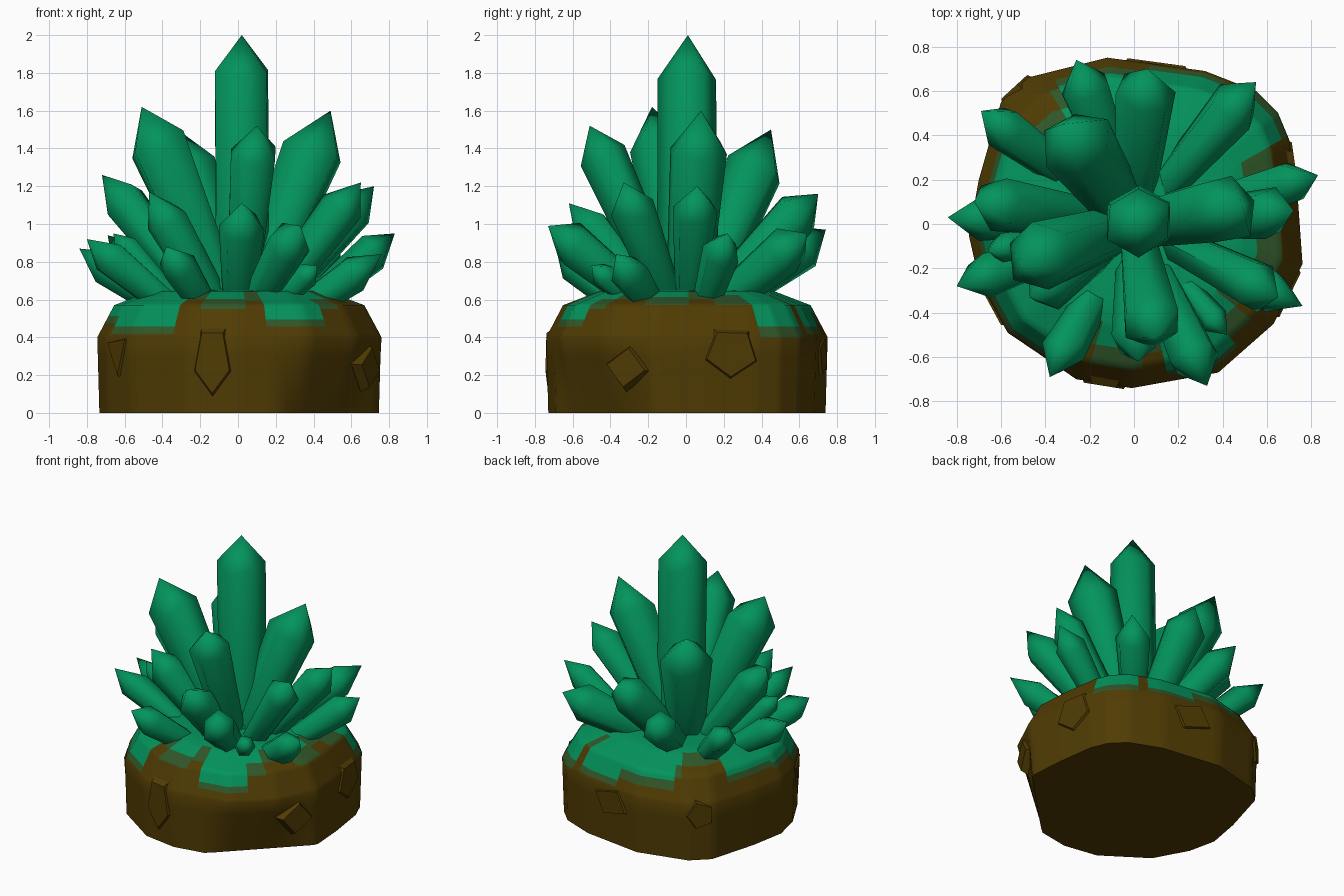
import bpy, bmesh, math, random
from mathutils import Vector

random.seed(4)
if "Cube" in bpy.data.objects:
    bpy.data.objects.remove(bpy.data.objects["Cube"])


def material(name, rgb):
    mat = bpy.data.materials.new(name)
    mat.use_nodes = True
    mat.diffuse_color = (*rgb, 1)
    mat.node_tree.nodes["Principled BSDF"].inputs["Base Color"].default_value = (*rgb, 1)
    return mat


GREEN = material("emerald green", (0.001, 0.295, 0.108))
BROWN = material("earth brown", (0.08, 0.044, 0.001))
RIM = material("mossy edge", (0.03, 0.095, 0.022))


def finish(bm, name, mats, angle):
    bmesh.ops.recalc_face_normals(bm, faces=bm.faces)
    mesh = bpy.data.meshes.new(name)
    bm.to_mesh(mesh)
    bm.free()
    for mat in mats:
        mesh.materials.append(mat)
    obj = bpy.data.objects.new(name, mesh)
    bpy.context.collection.objects.link(obj)
    bpy.ops.object.select_all(action="DESELECT")
    obj.select_set(True)
    bpy.context.view_layer.objects.active = obj
    bpy.ops.object.shade_smooth_by_angle(angle=math.radians(angle))


def bridge(bm, low, high):
    n = len(low)
    return [bm.faces.new((low[i], low[(i + 1) % n], high[(i + 1) % n], high[i]))
            for i in range(n)]


# Rock: an uneven outline carried up a stepped profile
OUTLINE = [(-.6, .55), (-.48, .66), (-.12, .75), (.32, .69), (.55, .6), (.65, .5),
           (.7, .38), (.74, .1), (.76, -.18), (.63, -.45), (.38, -.67), (-.01, -.74),
           (-.26, -.7), (-.57, -.49), (-.7, -.25), (-.745, -.05), (-.7, .2)]
PROFILE = [(.985, 0, 4), (1, .4, 9), (.88, .57, 7), (.62, .645, 2), (.3, .65, 1)]
# Green coating: (end angle, lowest height) going round from the left side
COAT = [(-158, .52), (-118, .46), (-108, .645), (-86, .6), (-76, .64), (-48, .5),
        (-38, .6), (-20, .645), (0, .61), (15, .645), (30, .62), (52, .45), (58, .62),
        (86, .46), (118, .53), (124, .6), (150, .645), (181, .54)]


def coat_height(p):
    angle = math.degrees(math.atan2(p.y, p.x))
    return next(h for end, h in COAT if angle <= end)


def undercut(p, z):
    """Cuts the foot of the rock back along a slant at its front left corner."""
    foot = max(0, 1 - z / .4)
    return 1 - foot * (1 - min(1, .92 / max(.1, p.x - p.y)))


def build_rock():
    bm = bmesh.new()
    steps = 7
    points = []
    for i, a in enumerate(OUTLINE):
        b = Vector(OUTLINE[(i + 1) % len(OUTLINE)])
        points += [Vector(a).lerp(b, k / steps) for k in range(steps)]
    rings = []
    for (s0, z0, count), (s1, z1, _) in zip(PROFILE, PROFILE[1:]):
        for k in range(count):
            t = k / count
            rings.append((s0 + (s1 - s0) * t, z0 + (z1 - z0) * t))
    rings.append(PROFILE[-1][:2])
    loops = []
    for s, z in rings:
        scales = [s * undercut(p, z) for p in points]
        loops.append([bm.verts.new((p.x * k, p.y * k, z)) for p, k in zip(points, scales)])
    for low, high in zip(loops, loops[1:]):
        for face in bridge(bm, low, high):
            c = face.calc_center_median()
            edge = coat_height(c)
            face.material_index = 0 if c.z > edge else 2 if c.z > edge - .045 else 1
    bm.faces.new(loops[0]).material_index = 1
    bm.faces.new(loops[-1]).material_index = 0
    finish(bm, "rock_base", (GREEN, BROWN, RIM), 60)


build_rock()


# Broken chips lying on the rock sides, each on one edge of the outline
def chip(edge, z, width, height, sides):
    bm = bmesh.new()
    a, b = Vector(OUTLINE[edge]), Vector(OUTLINE[(edge + 1) % len(OUTLINE)])
    centre = ((a + b) / 2).to_3d() + Vector((0, 0, z))
    side = (b - a).normalized().to_3d()
    out = Vector((-side.y, side.x, 0))
    back, front = [], []
    for k in range(sides):
        t = math.tau * k / sides + edge
        flat = side * math.cos(t) * width + Vector((0, 0, math.sin(t) * height))
        back.append(bm.verts.new(centre + flat - out * .04))
        front.append(bm.verts.new(centre + flat * .8 + out * .01))
    bridge(bm, back, front)
    bm.faces.new(front)
    bm.faces.new(back)
    finish(bm, f"rock_chip_{edge}", (BROWN,), 20)


for spec in [(11, .28, .12, .22, 5), (13, .32, .14, .15, 3), (8, .24, .14, .13, 4),
             (6, .32, .17, .16, 5), (2, .3, .18, .13, 4), (0, .33, .11, .12, 5)]:
    chip(*spec)


# Crystals: tapering six-sided shafts with pointed ends
def crystal(name, tip, base, radius, taper, point, roll):
    tip, base = Vector(tip), Vector(base)
    axis = tip - base
    length = axis.length
    turn = axis.to_track_quat("Z", "Y")
    bm = bmesh.new()
    rings = []
    for size, height, wobble in ((taper, 0, 0), (1, length - point, .16)):
        ring = []
        for k in range(6):
            a = roll + math.tau * k / 6
            r = radius * size * random.uniform(.92, 1.08)
            z = height + random.uniform(-wobble, wobble) * point
            ring.append(bm.verts.new(base + turn @ Vector((r * math.cos(a), r * math.sin(a), z))))
        rings.append(ring)
    bridge(bm, *rings)
    bm.faces.new(rings[0])
    apex = bm.verts.new(tip)
    for k in range(6):
        bm.faces.new((rings[1][k], rings[1][(k + 1) % 6], apex))
    finish(bm, name, (GREEN,), 72)


crystal("central_crystal", (.02, .01, 2), (.02, .02, .55), .155, 1.05, .21, math.pi / 2)

# Groups: radius, root position, root height, point length, tips
GROUPS = {
    "tall": (.165, .12, .55, .22, [(-.51, -.18, 1.62), (.49, .08, 1.6), (-.32, .45, 1.5)]),
    "slim": (.135, .15, .55, .17, [(.1, -.51, 1.52), (.06, .7, 1.16)]),
    "middle": (.118, .22, .54, .17, [(-.72, .1, 1.26), (.72, .06, 1.2), (.65, -.33, 1.22),
                                     (.02, -.62, 1.11), (-.47, -.33, 1.17),
                                     (-.26, .74, .97), (.33, -.73, .99), (.55, .64, .95)]),
    "low": (.1, .36, .5, .17, [(.83, .22, .95), (-.84, .03, .87), (-.8, -.28, .92),
                               (-.69, .51, .94), (-.38, -.69, .88), (.76, -.37, .84)]),
    "small": (.07, .45, .55, .1, [(.42, -.5, .78), (-.66, -.12, .95)]),
}
for group, (radius, root, root_z, point, tips) in GROUPS.items():
    for i, tip in enumerate(tips):
        base = (tip[0] * root, tip[1] * root, root_z)
        crystal(f"{group}_crystal_{i + 1}", tip, base, radius, .68, point, random.random())
